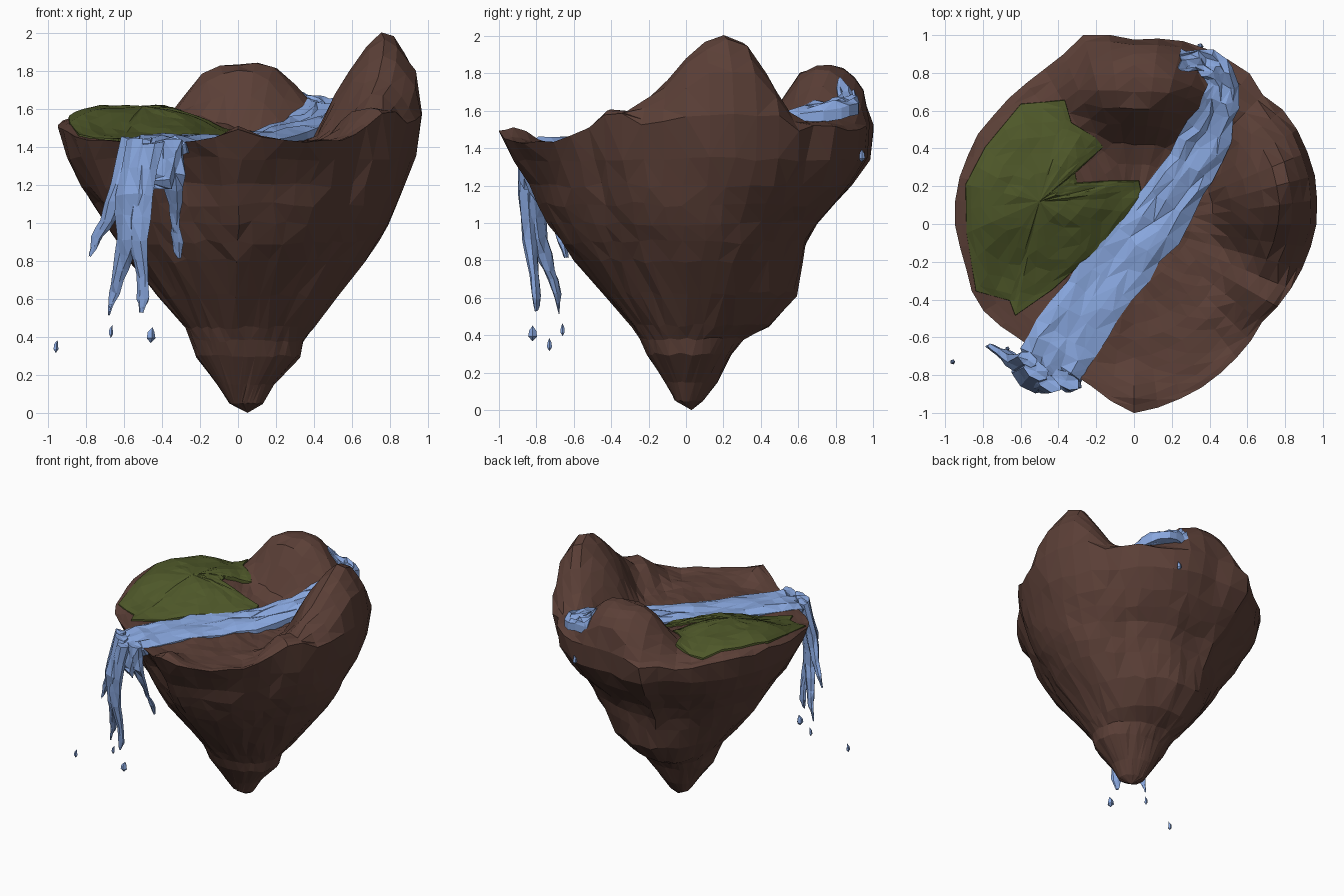
import bpy, bmesh, math, random
from mathutils import Vector, noise

if "Cube" in bpy.data.objects:
    bpy.data.objects.remove(bpy.data.objects["Cube"])
random.seed(4)

def material(name, rgb):
    m = bpy.data.materials.new(name)
    m.diffuse_color = (*rgb, 1)
    m.use_nodes = True
    m.node_tree.nodes["Principled BSDF"].inputs["Base Color"].default_value = m.diffuse_color
    return m

ROCK = material("brown rock", (0.105, 0.050, 0.038))
GRASS = material("moss green", (0.076, 0.096, 0.022))
WATER = material("water blue", (0.25, 0.39, 0.74))

def jit(a):
    return random.uniform(-a, a)

def loft(name, rings, mat, start=None, end=None):
    """Skin a list of closed rings; start / end are optional cap points."""
    bm = bmesh.new()
    rows = [[bm.verts.new(p) for p in r] for r in rings]
    n = len(rows[0])
    for a, b in zip(rows, rows[1:]):
        for i in range(n):
            j = (i + 1) % n
            bm.faces.new((a[i], a[j], b[j], b[i]))
    for point, row in ((start, rows[0]), (end, rows[-1])):
        if point is not None:
            v = bm.verts.new(point)
            for i in range(n):
                bm.faces.new((v, row[i], row[(i + 1) % n]))
    bmesh.ops.triangulate(bm, faces=bm.faces[:], quad_method='BEAUTY')
    bmesh.ops.recalc_face_normals(bm, faces=bm.faces[:])
    me = bpy.data.meshes.new(name)
    bm.to_mesh(me)
    bm.free()
    me.materials.append(mat)
    ob = bpy.data.objects.new(name, me)
    bpy.context.collection.objects.link(ob)

# Island outline seen from above
RIM = [(.975, .1), (.945, .32), (.83, .56), (.67, .69), (.66, .77), (.56, .83), (.3, .965), (0, .98),
       (-.28, .995), (-.39, .87), (-.63, .69), (-.84, .45), (-.95, .16), (-.95, .05), (-.89, -.21),
       (-.85, -.4), (-.6, -.61), (-.27, -.81), (-.03, -1.0), (.3, -.9), (.51, -.74), (.68, -.52),
       (.91, -.2)]
POLAR = sorted((math.atan2(y, x) % math.tau, math.hypot(x, y)) for x, y in RIM)
POLAR = [(POLAR[-1][0] - math.tau, POLAR[-1][1])] + POLAR + [(POLAR[0][0] + math.tau, POLAR[0][1])]

def rim(t):
    for (a, ra), (b, rb) in zip(POLAR, POLAR[1:]):
        if a <= t <= b:
            return ra + (rb - ra) * (t - a) / (b - a)

def directional(values, t):
    """Blend right, back, left, front values round the circle."""
    q = int(t // (math.pi / 2)) % 4
    w = math.sin(t - q * math.pi / 2) ** 2
    return values[q] * (1 - w) + values[(q + 1) % 4] * w

# Mounds on top: centre x, y, radius x, y, height, steepness
MOUNDS = [(.76, .18, .29, .36, .40, 5), (.77, .2, .12, .2, .17, 3), (.72, -.32, .22, .18, .17, 4),
          (.03, .75, .36, .27, .41, 3.6), (-.52, .25, .42, .42, .17, 3), (.55, .68, .22, .22, .11, 3),
          (0, -.95, .12, .14, .07, 3), (-.88, 0, .2, .4, .05, 3), (.66, -.54, .14, .14, .05, 3)]

def height(x, y):
    z = 1.427 + .02 * noise.noise(Vector((x, y, 0)) * 5)
    for cx, cy, rx, ry, h, power in MOUNDS:
        d = math.hypot((x - cx) / rx, (y - cy) / ry)
        z += h * math.exp(-d ** power)
    return z

# Rock body: z, then radius to right, back, left, front
LEVELS = [(.05, .13, .09, .04, .04), (.15, .19, .17, .11, .11), (.3, .33, .24, .22, .21),
          (.38, .345, .31, .25, .25), (.45, .40, .45, .28, .29), (.62, .53, .59, .43, .44),
          (.8, .66, .62, .56, .59), (.9, .73, .64, .63, .665), (1.0, .79, .69, .70, .74),
          (1.1, .845, .78, .77, .80), (1.2, .885, .87, .83, .85), (1.34, .925, .965, .90, .93)]
N = 48
ANG = [math.tau * i / N for i in range(N)]
rings = []
for z, *radii in LEVELS:
    ring = []
    for t in ANG:
        ratio = rim(t) / directional((.97, .98, .95, 1.0), t)
        r = directional(radii, t) * (1 + (ratio - 1) * min(1, z / 1.2))
        p = Vector((math.cos(t) * r, math.sin(t) * r, z))
        r *= 1 + .03 * noise.noise(p * 3) + .012 * noise.noise(p * 8)
        a = t + jit(.03)
        ring.append((r * math.cos(a), r * math.sin(a), z + jit(.015) * min(1, r / .5)))
    rings.append(ring)
for s in (1, .965, .92, .86, .79, .71, .62, .53, .43, .32, .2, .08):
    ring = []
    for t in ANG:
        r = rim(t) * s * (1 + jit(.006))
        x, y = r * math.cos(t), r * math.sin(t)
        z = height(x, y)
        ring.append((x, y, min(z, (1.57 if x > .5 else 1.52) + jit(.02)) if s == 1 else z + jit(.007)))
    rings.append(ring)
loft("island_rock", rings, ROCK, start=(.05, .03, 0), end=(0, 0, height(0, 0)))

# Grass patch: rings shrinking from the outline to a centre, edge tucked into the ground
EDGE = [(-.365, .66), (-.33, .54), (-.2, .46), (-.16, .41), (-.24, .335), (-.31, .27), (-.3, .22),
        (-.13, .23), (.03, .23), (.05, .14), (-.08, -.02), (-.23, -.17), (-.43, -.35), (-.63, -.49),
        (-.66, -.41), (-.84, -.36), (-.89, -.05), (-.895, .21), (-.79, .41), (-.6, .64)]
outline = []
for (ax, ay), (bx, by) in zip(EDGE, EDGE[1:] + EDGE[:1]):
    outline += [(ax, ay), ((ax + bx) / 2, (ay + by) / 2)]
gx, gy = -.5, .12
rings = []
for s, lift in ((1, -.03), (.99, .012), (.92, .02), (.8, .022), (.65, .022), (.48, .022), (.28, .022)):
    ring = []
    for x, y in outline:
        k = s * (1 + jit(.02)) if s < .95 else s
        px, py = gx + (x - gx) * k, gy + (y - gy) * k
        ring.append((px, py, height(px, py) + lift + jit(.006 if s < .95 else .003)))
    rings.append(ring)
loft("grass_patch", rings, GRASS, end=(gx, gy, height(gx, gy) + .022))

# River: centre x, y, half width, water level
PATH = [(.24, .87, .05, 1.66), (.34, .87, .06, 1.68), (.43, .83, .075, 1.66), (.48, .73, .09, 1.63),
        (.43, .58, .10, 1.60), (.36, .4, .14, 1.55), (.25, .22, .14, 1.51), (.1, 0, .16, 1.475),
        (-.06, -.2, .17, 1.465), (-.22, -.4, .18, 1.465), (-.36, -.6, .18, 1.46),
        (-.44, -.74, .17, 1.45), (-.47, -.80, .16, 1.41), (-.48, -.81, .15, 1.26)]
fine = []
for a, b in zip(PATH, PATH[1:]):
    fine += [tuple(p + (q - p) * f for p, q in zip(a, b)) for f in (0, .5)]
fine.append(PATH[-1])
rings = []
for i, (x, y, w, z) in enumerate(fine):
    a, b = fine[max(0, i - 1)], fine[min(len(fine) - 1, i + 1)]
    d = Vector((b[0] - a[0], b[1] - a[1]))
    if d.length < .03:
        d = Vector((-.55, -.83))
    side = Vector((-d.y, d.x)).normalized()
    top, low = [], []
    falling = i >= len(fine) - 5
    for k in range(7):
        u = (k - 3) / 3
        px, py = x + side.x * w * u + jit(.015), y + side.y * w * u + jit(.015)
        ground = 0 if falling else height(px, py)
        if abs(u) == 1:
            pz = max(z - .03, ground + .008)
        else:
            pz = max(z, ground + .02) + jit(.016)
        top.append((px, py, pz))
        bottom = max(min(ground, z) - .05, z - .09)
        low.append((px * .97, py * .97, z - .08) if falling else (px, py, bottom))
    rings.append(top + low[::-1])
loft("river", rings, WATER, start=(.24, .87, 1.66), end=(-.48, -.81, 1.22))

def strand(name, points):
    """Tapered rough tube; points are x, y, z, radius."""
    pts = []
    for a, b in zip(points, points[1:]):
        pts += [a, tuple((p + q) / 2 for p, q in zip(a, b))]
    pts.append(points[-1])
    rings = []
    for x, y, z, r in pts:
        ring = []
        for k in range(7):
            t = math.tau * k / 7
            q = r * random.uniform(.8, 1.15)
            # flattened along the outward direction of the fall
            u, v = q * math.cos(t), q * math.sin(t) * .6
            ring.append((x + u * .83 - v * .55, y - u * .55 - v * .83, z + jit(.012)))
        rings.append(ring)
    loft(name, rings, WATER, start=points[0][:3], end=points[-1][:3])

# Waterfall strands
strand("waterfall_left", [(-.56, -.72, 1.45, .06), (-.61, -.75, 1.2, .08), (-.68, -.7, 1.02, .05),
                          (-.74, -.66, .92, .035), (-.78, -.65, .83, .008)])
strand("waterfall_middle", [(-.52, -.78, 1.44, .08), (-.55, -.82, 1.15, .11), (-.57, -.79, .92, .08),
                            (-.62, -.73, .75, .05), (-.65, -.69, .63, .03), (-.68, -.68, .52, .006)])
strand("waterfall_front", [(-.46, -.83, 1.42, .08), (-.51, -.85, 1.15, .08), (-.53, -.83, .9, .06),
                           (-.5, -.81, .72, .035), (-.5, -.8, .6, .035), (-.51, -.8, .53, .012)])
strand("waterfall_right", [(-.36, -.83, 1.44, .08), (-.35, -.82, 1.25, .08), (-.33, -.76, 1.1, .04),
                           (-.33, -.7, .98, .025), (-.32, -.66, .9, .035), (-.31, -.64, .82, .015)])

# Falling drops: x, y, z, half width, half height
DROPS = [(-.96, -.73, .35, .014, .035), (-.67, -.66, .43, .012, .035), (-.46, -.82, .41, .025, .042),
         (.35, .94, 1.36, .018, .035)]
for i, (x, y, z, w, h) in enumerate(DROPS):
    ring = [[(x + w * f * math.cos(t), y + w * f * math.sin(t), z + dz * h)
             for t in (0, 1.26, 2.51, 3.77, 5.03)] for f, dz in ((1, -.4), (.8, .35))]
    loft(f"water_drop_{i + 1}", ring, WATER, start=(x, y, z - h), end=(x + .01, y, z + h))
